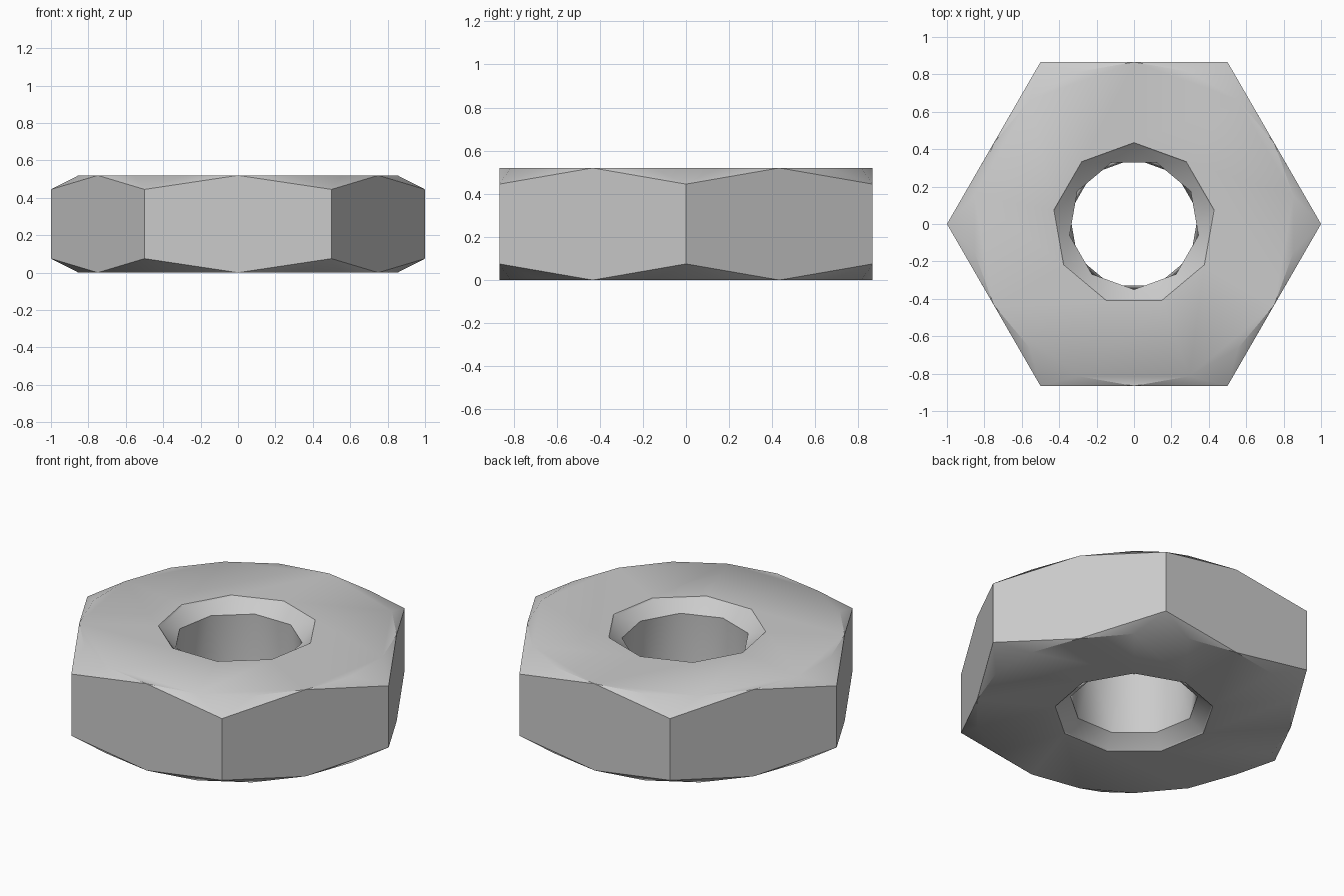
import bpy
import bmesh
from math import radians, sin, cos

if "Cube" in bpy.data.objects:
    bpy.data.objects.remove(bpy.data.objects["Cube"], do_unlink=True)

HEIGHT = 0.52
FLAT = 0.866      # half width across the flats
BEVEL = 0.075     # drop of the hexagon corners
LIP = 0.008       # small step at the hole rim
SINK = 0.07       # depth of the countersink

steel = bpy.data.materials.new("steel_grey")
steel.use_nodes = True
grey = (0.6, 0.6, 0.6, 1)
steel.diffuse_color = grey
steel.node_tree.nodes["Principled BSDF"].inputs["Base Color"].default_value = grey

bm = bmesh.new()


def ring(count, radius, z, start):
    """Regular polygon of vertices, counter-clockwise from a start angle."""
    angles = [radians(start + 360 * i / count) for i in range(count)]
    return [bm.verts.new((radius * cos(a), radius * sin(a), z)) for a in angles]


def zigzag(a, b, shift):
    """Triangles joining two rings turned half a step; b[i + shift] follows a[i]."""
    n = len(a)
    for i in range(n):
        j, k = (i + shift) % n, (i + shift - 1) % n
        bm.faces.new((a[i], b[k], b[j]))
        bm.faces.new((a[i], b[j], a[(i + 1) % n]))


def build_end(z, inward):
    """Flat end with bevelled corners and a countersunk rim."""
    circle = ring(18, FLAT, z, 90)
    rim = ring(9, 0.435, z, 90)
    step = ring(9, 0.428, z + inward * LIP, 90)
    corners = ring(6, 1.0, z + inward * BEVEL, 120)
    # Flat face around the hole, and the rim step
    for i in range(9):
        n = (i + 1) % 9
        bm.faces.new((rim[i], circle[2 * i], circle[2 * i + 1],
                      circle[(2 * i + 2) % 18], rim[n]))
        bm.faces.new((rim[i], rim[n], step[n], step[i]))
    # Bevel fan at each hexagon corner
    for c in range(6):
        for k in range(3):
            bm.faces.new((corners[c], circle[3 * c + k], circle[(3 * c + k + 1) % 18]))
    return circle, step, corners


low_circle, low_step, low_corners = build_end(0, 1)
top_circle, top_step, top_corners = build_end(HEIGHT, -1)

# Six sides, each peaking at the middle of its edges
for c in range(6):
    n = (c + 1) % 6
    mid = 3 * n
    bm.faces.new((low_corners[c], low_circle[mid], low_corners[n],
                  top_corners[n], top_circle[mid], top_corners[c]))

# Countersinks and bore, with the upper bore ring turned half a step
low_bore = ring(9, 0.35, SINK, 90)
top_bore = ring(9, 0.35, HEIGHT - SINK, 110)
for i in range(9):
    n = (i + 1) % 9
    bm.faces.new((low_step[i], low_step[n], low_bore[n], low_bore[i]))
zigzag(low_bore, top_bore, 0)
zigzag(top_step, top_bore, 0)

bmesh.ops.recalc_face_normals(bm, faces=bm.faces[:])
mesh = bpy.data.meshes.new("hex_nut")
bm.to_mesh(mesh)
bm.free()
mesh.materials.append(steel)
nut = bpy.data.objects.new("hex_nut", mesh)
bpy.context.collection.objects.link(nut)

bpy.context.view_layer.objects.active = nut
nut.select_set(True)
bpy.ops.object.shade_smooth_by_angle(angle=radians(30))
